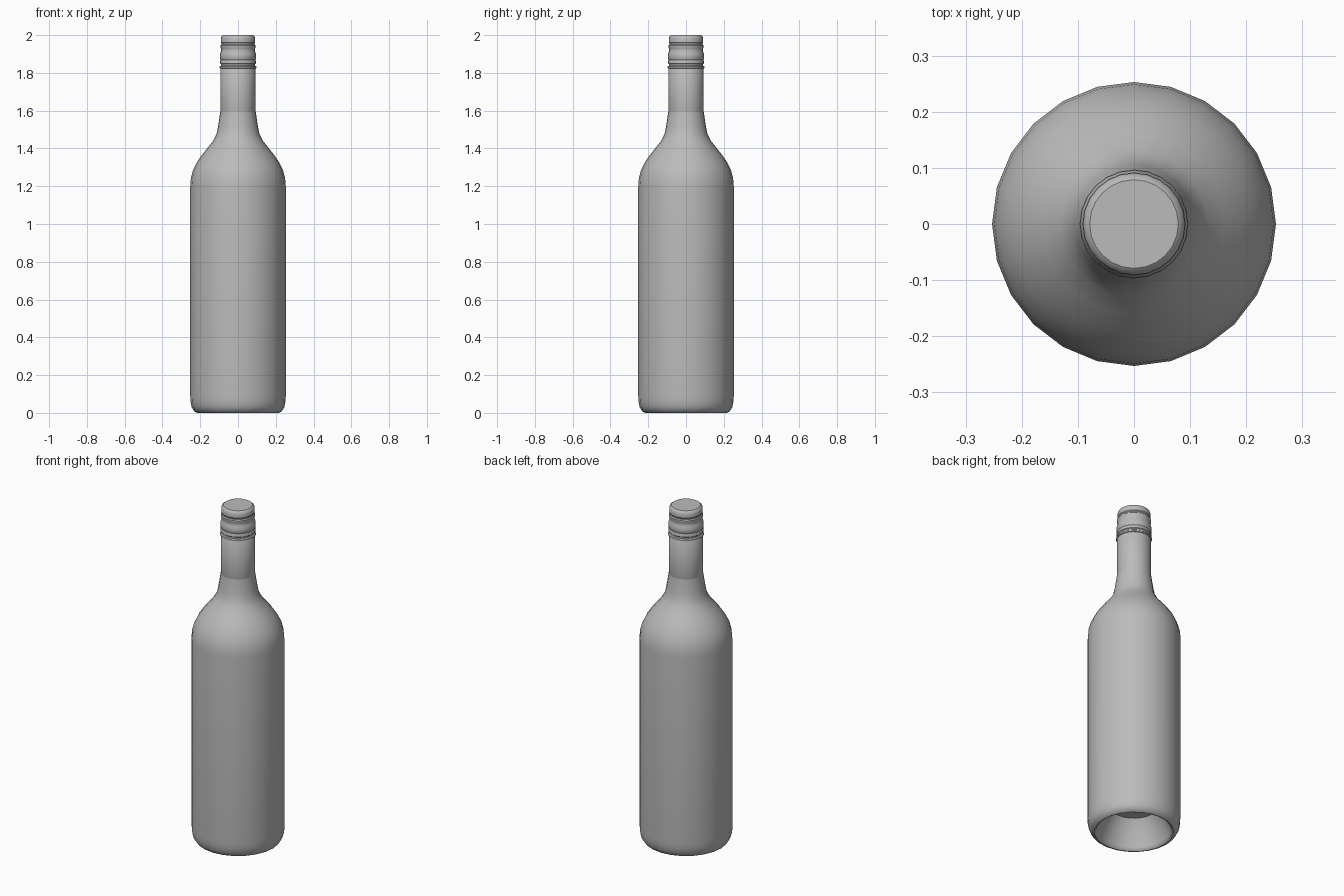
import bpy, bmesh, math

SIDES = 24

cube = bpy.data.objects.get("Cube")
if cube:
    bpy.data.objects.remove(cube, do_unlink=True)

gray = bpy.data.materials.new("plain_gray")
gray.use_nodes = True
gray.diffuse_color = (0.5, 0.5, 0.5, 1)
gray.node_tree.nodes["Principled BSDF"].inputs["Base Color"].default_value = (0.5, 0.5, 0.5, 1)


def lathe(name, profile, angle):
    """Revolve (radius, height) points, listed from bottom to top of the skin; close both ends."""
    bm = bmesh.new()
    rings = []
    for r, z in profile:
        rings.append([bm.verts.new((r * math.cos(math.tau * i / SIDES),
                                    r * math.sin(math.tau * i / SIDES), z))
                      for i in range(SIDES)])
    for low, high in zip(rings, rings[1:]):
        for i in range(SIDES):
            j = (i + 1) % SIDES
            bm.faces.new((low[i], low[j], high[j], high[i]))
    bm.faces.new(rings[0][::-1])
    bm.faces.new(rings[-1])
    mesh = bpy.data.meshes.new(name)
    bm.to_mesh(mesh)
    bm.free()
    obj = bpy.data.objects.new(name, mesh)
    bpy.context.collection.objects.link(obj)
    mesh.materials.append(gray)
    bpy.ops.object.select_all(action="DESELECT")
    obj.select_set(True)
    bpy.context.view_layer.objects.active = obj
    bpy.ops.object.shade_smooth_by_angle(angle=math.radians(angle))
    return obj


# Glass body: hollow punt, rounded heel, straight wall, shoulder and neck
lathe("bottle_body", [
    (0.13, 0.16), (0.17, 0.10), (0.20, 0.02), (0.207, 0.004), (0.215, 0),
    (0.232, 0.008), (0.245, 0.03), (0.251, 0.06), (0.253, 0.09),
    (0.253, 1.20), (0.249, 1.245), (0.238, 1.285), (0.219, 1.325),
    (0.192, 1.365), (0.160, 1.405), (0.132, 1.44), (0.114, 1.475),
    (0.106, 1.515), (0.099, 1.56), (0.093, 1.60), (0.09, 1.65),
], 50)

# Sleeve around the neck
lathe("neck_sleeve", [(0.092, 1.585), (0.0935, 1.59), (0.0935, 1.825), (0.090, 1.83)], 40)

# Screw cap: tear ring, lower band, thread bulge, knurled band and rounded top
lathe("screw_cap", [
    (0.090, 1.822), (0.097, 1.825), (0.097, 1.833), (0.091, 1.838),
    (0.091, 1.846), (0.095, 1.85), (0.095, 1.862), (0.092, 1.868),
    (0.096, 1.875), (0.096, 1.895), (0.092, 1.908), (0.089, 1.918),
    (0.089, 1.928), (0.092, 1.934), (0.092, 1.946), (0.087, 1.951),
    (0.087, 1.957), (0.091, 1.962), (0.091, 1.982), (0.087, 1.994), (0.079, 2.0),
], 35)
